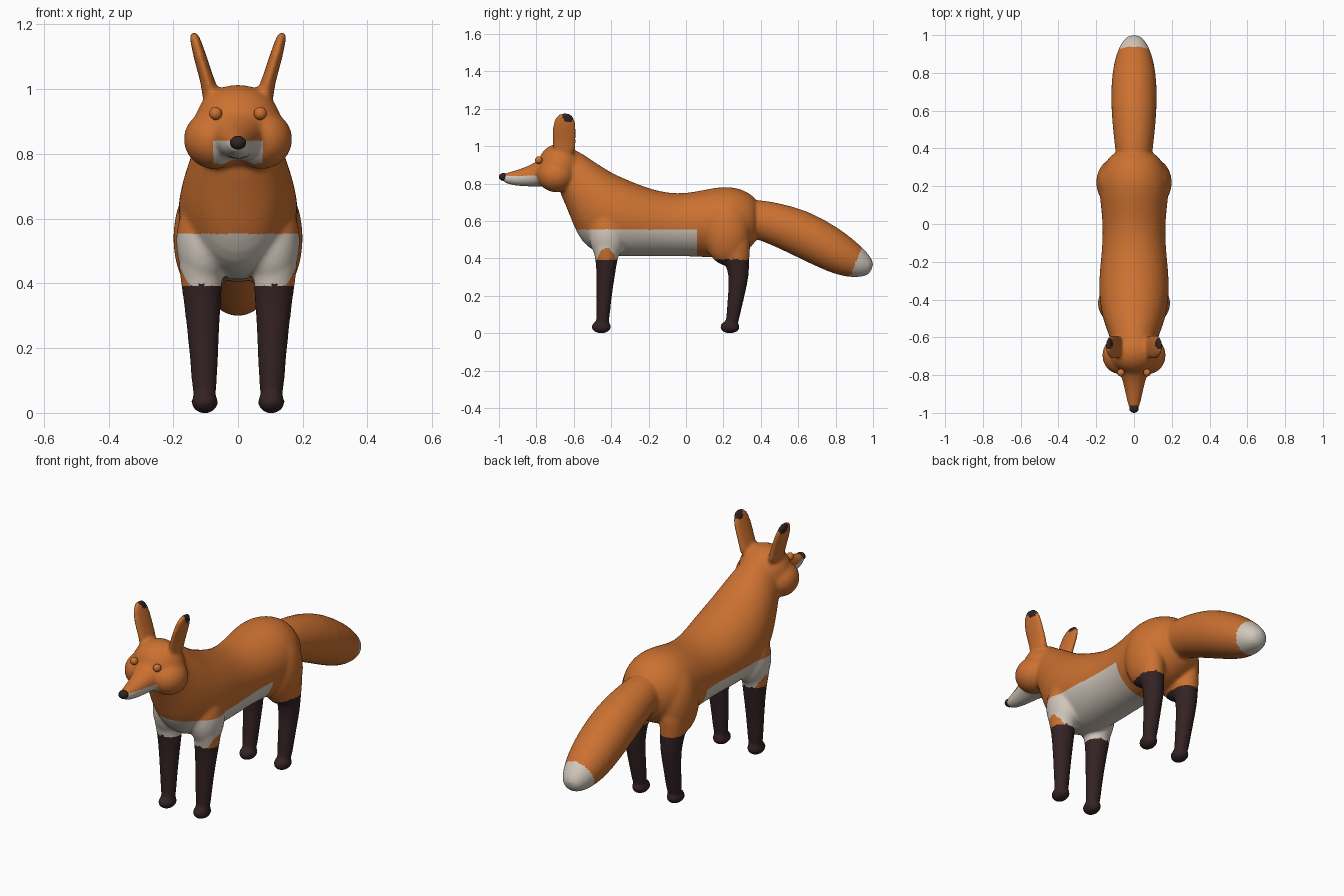
import bpy, bmesh, math
from mathutils import Vector, Matrix

if "Cube" in bpy.data.objects:
    bpy.data.objects.remove(bpy.data.objects["Cube"])


def material(name, rgb):
    m = bpy.data.materials.new(name)
    m.diffuse_color = (*rgb, 1)
    m.use_nodes = True
    m.node_tree.nodes["Principled BSDF"].inputs["Base Color"].default_value = m.diffuse_color
    return m


orange = material("rust orange", (0.60, 0.165, 0.03))
cream = material("cream white", (0.64, 0.575, 0.50))
dark = material("dark brown", (0.034, 0.016, 0.017))

bm = bmesh.new()


def loft(rings, sides=24):
    """Closed tube through ellipses (x, y, z, radius across, radius along v, tilt)."""
    loops = []
    for x, y, z, ra, rb, tilt in rings:
        v = Vector((0, math.sin(tilt), math.cos(tilt)))
        loop = []
        for i in range(sides):
            a = 2 * math.pi * i / sides
            p = Vector((x, y, z)) + Vector((ra * math.cos(a), 0, 0)) + v * rb * math.sin(a)
            loop.append(bm.verts.new(p))
        loops.append(loop)
    for l0, l1 in zip(loops, loops[1:]):
        for i in range(sides):
            j = (i + 1) % sides
            bm.faces.new((l0[i], l0[j], l1[j], l1[i]))
    bm.faces.new(loops[0])
    bm.faces.new(loops[-1])


def ellipsoid(center, radii, target=None):
    bmesh.ops.create_uvsphere(
        target or bm, u_segments=24, v_segments=16, radius=1,
        matrix=Matrix.Translation(center) @ Matrix.Diagonal((*radii, 1)))


def upright(rings):
    """Rings given as (y, bottom, top, half width)."""
    loft([(0, y, (lo + hi) / 2, rx, (hi - lo) / 2, 0) for y, lo, hi, rx in rings])


FLAT = math.pi / 2

# Neck and torso
upright([(-.69, .78, .96, .09), (-.64, .68, .995, .115), (-.60, .57, .985, .13),
         (-.56, .49, .965, .145), (-.50, .435, .925, .167), (-.40, .41, .858, .186),
         (-.30, .408, .815, .187), (-.20, .41, .775, .178), (-.10, .41, .75, .168),
         (0, .41, .748, .167), (.10, .405, .768, .177), (.20, .40, .788, .19),
         (.28, .41, .778, .178), (.34, .45, .75, .145), (.39, .50, .71, .10)])

# Tail
loft([(0, .30, .615, .09, .10, .1), (0, .38, .61, .098, .105, .15),
      (0, .46, .59, .108, .112, .25), (0, .60, .543, .122, .126, .42),
      (0, .75, .463, .122, .121, .50), (0, .85, .405, .108, .106, .50),
      (0, .92, .37, .085, .083, .48), (0, .965, .352, .062, .058, .45),
      (0, .995, .34, .032, .03, .4)])

# Skull and muzzle
ellipsoid((0, -.675, .89), (.137, .12, .124))
upright([(-.71, .775, .99, .12), (-.76, .785, .953, .092), (-.80, .783, .917, .07),
         (-.85, .783, .892, .056), (-.90, .786, .874, .045), (-.95, .795, .86, .034),
         (-.985, .81, .85, .024)])

for s in (-1, 1):
    # Cheeks, shoulders and thighs
    ellipsoid((s * .073, -.695, .845), (.096, .102, .092))
    ellipsoid((s * .108, -.42, .53), (.084, .10, .15))
    ellipsoid((s * .107, .22, .54), (.094, .125, .18))
    # Ears
    loft([(s * .080, -.65, .95, .03, .06, FLAT), (s * .086, -.65, 1.0, .025, .062, FLAT),
          (s * .102, -.65, 1.05, .022, .064, FLAT), (s * .117, -.65, 1.10, .021, .065, FLAT),
          (s * .128, -.65, 1.14, .018, .058, FLAT), (s * .135, -.648, 1.165, .015, .042, FLAT),
          (s * .138, -.645, 1.178, .011, .022, FLAT)])
    # Front legs
    loft([(s * .118, -.43, .52, .07, .085, FLAT), (s * .115, -.425, .44, .068, .07, FLAT),
          (s * .111, -.425, .38, .062, .057, FLAT), (s * .109, -.43, .30, .054, .049, FLAT),
          (s * .106, -.438, .20, .046, .042, FLAT), (s * .104, -.443, .10, .040, .036, FLAT),
          (s * .103, -.447, .03, .036, .034, FLAT)])
    # Hind legs
    loft([(s * .115, .24, .54, .075, .11, FLAT), (s * .113, .258, .45, .068, .085, FLAT),
          (s * .110, .272, .38, .06, .066, FLAT), (s * .108, .284, .31, .053, .054, FLAT),
          (s * .106, .272, .22, .046, .047, FLAT), (s * .104, .253, .10, .040, .037, FLAT),
          (s * .103, .243, .03, .036, .034, FLAT)])
    # Paws
    for y in (-.453, .235):
        ellipsoid((s * .103, y, .033), (.042, .054, .035))

bmesh.ops.recalc_face_normals(bm, faces=bm.faces)


def add_object(name, mesh_bm, mats):
    me = bpy.data.meshes.new(name)
    mesh_bm.to_mesh(me)
    mesh_bm.free()
    for m in mats:
        me.materials.append(m)
    ob = bpy.data.objects.new(name, me)
    bpy.context.collection.objects.link(ob)
    me.polygons.foreach_set("use_smooth", [True] * len(me.polygons))
    return ob


# Fuse all parts into one soft skin
skin = add_object("fox_body", bm, [])
sub = skin.modifiers.new("round", 'SUBSURF')
sub.levels = sub.render_levels = 1
fuse = skin.modifiers.new("fuse", 'REMESH')
fuse.mode = 'VOXEL'
fuse.voxel_size = .009
fuse.use_smooth_shade = True
soft = skin.modifiers.new("soften", 'SMOOTH')
soft.factor = .5
soft.iterations = 9
bpy.context.view_layer.update()
fused = bpy.data.meshes.new_from_object(
    skin.evaluated_get(bpy.context.evaluated_depsgraph_get()))
skin.modifiers.clear()
skin.data = fused
fused.materials.clear()
for m in (orange, cream, dark):
    fused.materials.append(m)


# Coat markings
def coat(c):
    x, y, z = abs(c.x), c.y, c.z
    if z < .395 and y < .36 and x > .025 and (abs(y + .43) < .09 or y > .15):
        return 2                                            # stockings
    if (Vector((x, y, z)) - Vector((.136, -.63, 1.158))).length < .031:
        return 2                                            # ear tips
    if y - .4 * (z - .31) > .88:
        return 1                                            # tail tip
    if y < -.74 and x < .077 and .77 < z < .84:
        return 1                                            # jaw
    if -.64 < y < .06 and z < .553:
        cuff = .31 + .8 * x - .06 * ((y + .425) / .065) ** 2
        return 0 if z < cuff and x > .04 else 1             # belly
    return 0


for p in fused.polygons:
    p.material_index = coat(p.center)
    p.use_smooth = True

# Nose and eyes
nose = bmesh.new()
ellipsoid((0, -.976, .835), (.025, .024, .021), nose)
add_object("nose", nose, [dark])
for s, side in ((-1, "right"), (1, "left")):
    eye = bmesh.new()
    ellipsoid((s * .069, -.787, .925), (.02, .02, .02), eye)
    add_object(side + "_eye", eye, [orange])
